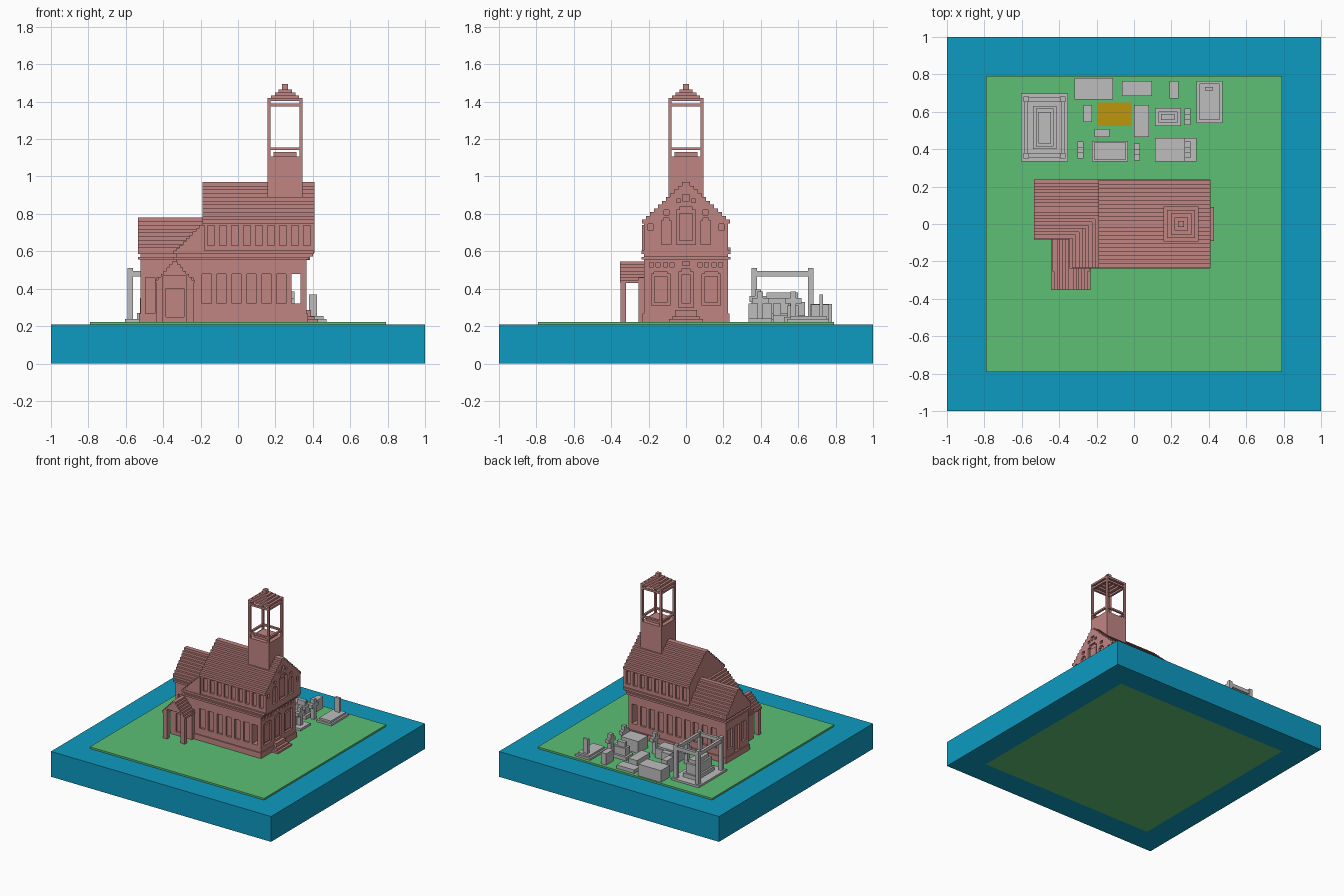
import bpy, bmesh
from mathutils import Vector

if "Cube" in bpy.data.objects:
    bpy.data.objects.remove(bpy.data.objects["Cube"], do_unlink=True)


def material(name, rgb):
    m = bpy.data.materials.new(name)
    m.use_nodes = True
    m.diffuse_color = (*rgb, 1)
    m.node_tree.nodes["Principled BSDF"].inputs["Base Color"].default_value = (*rgb, 1)
    return m


BLUE = material("water_blue", (0.004, 0.328, 0.539))
GREEN = material("grass_green", (0.109, 0.527, 0.181))
PINK = material("brick_pink", (0.527, 0.235, 0.223))
GREY = material("stone_grey", (0.515, 0.515, 0.515))
EARTH = material("earth_ochre", (0.521, 0.305, 0.0044))
G = 0.222  # ground level


def finish(name, bm, mat):
    bmesh.ops.recalc_face_normals(bm, faces=bm.faces)
    me = bpy.data.meshes.new(name)
    bm.to_mesh(me)
    bm.free()
    if mat:
        me.materials.append(mat)
    ob = bpy.data.objects.new(name, me)
    bpy.context.collection.objects.link(ob)
    return ob


def boxes(name, mat, items):
    """One object from boxes given as x0, x1, y0, y1, z0, z1."""
    bm = bmesh.new()
    for x0, x1, y0, y1, z0, z1 in items:
        vs = bmesh.ops.create_cube(bm, size=1)["verts"]
        for v in vs:
            v.co = Vector((x0 if v.co.x < 0 else x1, y0 if v.co.y < 0 else y1, z0 if v.co.z < 0 else z1))
    return finish(name, bm, mat)


def extrude(name, mat, pts, axis, a, b):
    """Extrude a flat outline along an axis: x takes (y, z), y takes (x, z), z takes (x, y)."""
    bm = bmesh.new()
    place = {"x": lambda p, q, t: (t, p, q), "y": lambda p, q, t: (p, t, q), "z": lambda p, q, t: (p, q, t)}[axis]
    face = bm.faces.new([bm.verts.new(place(p, q, a)) for p, q in pts])
    new = bmesh.ops.extrude_face_region(bm, geom=[face])["geom"]
    shift = Vector(place(0, 0, b - a))
    for v in new:
        if isinstance(v, bmesh.types.BMVert):
            v.co += shift
    return finish(name, bm, mat)


def cut(ob, items):
    cutter = boxes("cutter", None, items)
    cutter.hide_render = True
    mod = ob.modifiers.new("openings", "BOOLEAN")
    mod.operation, mod.solver, mod.use_self, mod.object = "DIFFERENCE", "EXACT", True, cutter
    bpy.context.view_layer.objects.active = ob
    bpy.ops.object.modifier_apply(modifier=mod.name)
    bpy.data.objects.remove(cutter, do_unlink=True)


def frame(x0, x1, y0, y1, z0, z1, w):
    return [(x0, x1, y0, y0 + w, z0, z1), (x0, x1, y1 - w, y1, z0, z1),
            (x0, x0 + w, y0 + w, y1 - w, z0, z1), (x1 - w, x1, y0 + w, y1 - w, z0, z1)]


def corner_posts(x0, x1, y0, y1, z0, z1, w):
    return [(x, x + w, y, y + w, z0, z1) for x in (x0, x1 - w) for y in (y0, y1 - w)]


def stepped_gable(c, half, z0, z1, n, wall=None, base=None):
    """Stepped gable outline centred on c, with an optional narrower wall below."""
    right = [(wall, base), (wall, z0)] if wall else []
    for i in range(n):
        h = half * (1 - i / n)
        right += [(h, z0 + (z1 - z0) * i / n), (h, z0 + (z1 - z0) * (i + 1) / n)]
    return [(c + p, q) for p, q in right] + [(c - p, q) for p, q in reversed(right)]


# Ground: blue border around a slightly raised lawn
boxes("water_border", BLUE, frame(-1, 1, -1, 1, 0, 0.208, 0.208))
boxes("lawn", GREEN, [(-0.792, 0.792, -0.792, 0.792, 0, G)])


# Lower storey: L-shaped walls with plinth and cornices
def ell(o, x1=0.365):
    return [(-0.52 - o, -0.07 - o), (-0.33 - o, -0.07 - o), (-0.33 - o, -0.225 - o),
            (x1 + o, -0.225 - o), (x1 + o, 0.225 + o), (-0.52 - o, 0.225 + o)]


R = 0.016  # window recess
lower = extrude("lower_walls", PINK, ell(0), "z", G, 0.598)
holes = [(0.287, 0.335, -0.3, 0.3, 0.32, 0.48)]
for i in range(6):
    x = -0.193 + 0.08 * i
    holes.append((x, x + 0.05, -0.3, -0.225 + R, 0.32, 0.48))
for i in range(9):
    x = -0.433 + 0.08 * i
    holes.append((x, x + 0.05, 0.225 - R, 0.3, 0.32, 0.48))
holes.append((-0.495, -0.445, -0.1, -0.07 + R, G + 0.03, 0.46))
E = 0.365 - R
for s in (-1, 1):
    def east(y0, y1, z0, z1):
        a, b = sorted((s * y0, s * y1))
        holes.append((E, 0.5, a, b, z0, z1))
    east(0.085, 0.185, 0.31, 0.48)
    east(0.1, 0.17, 0.48, 0.49)
    for y in (0.065, 0.1, 0.14, 0.175):
        east(y, y + 0.02, 0.515, 0.54)
holes += [(E, 0.5, -0.04, 0.04, 0.30, 0.49), (E, 0.5, -0.025, 0.025, 0.49, 0.505), (E, 0.5, -0.02, 0.02, 0.525, 0.545)]
# West end: a door between two windows
for y0, y1, z0 in ((-0.035, 0.02, 0.32), (0.05, 0.11, 0.27), (0.14, 0.195, 0.32)):
    holes.append((-0.6, -0.52 + R, y0, y1, z0, 0.48))
cut(lower, holes)
extrude("plinth", PINK, ell(0.008), "z", G, 0.267)
extrude("lower_cornice", PINK, ell(0.014), "z", 0.555, 0.57)
extrude("upper_cornice", PINK, ell(0.014, 0.393), "z", 0.585, 0.603)

# Window mullions on the east front
mullions = [(E, 0.36, s * 0.135 - 0.035, s * 0.135 + 0.035, 0.325, 0.465) for s in (-1, 1)]
mullions += [(E, 0.36, -0.025, 0.025, 0.32, 0.475)]
boxes("front_panels", PINK, mullions)

# Upper nave: stepped gable block with clerestory windows
nave = extrude("upper_nave", PINK, stepped_gable(0, 0.235, 0.75, 0.97, 11, 0.225, 0.59), "x", -0.19, 0.41)
holes = []
for i in range(9):
    x = -0.162 + 0.064 * i
    holes += [(x, x + 0.037, -0.3, -0.225 + R, 0.632, 0.738), (x, x + 0.037, 0.225 - R, 0.3, 0.632, 0.738)]
F = 0.41 - R
holes += [(F, 0.5, -0.05, 0.05, 0.637, 0.82), (F, 0.5, -0.032, 0.032, 0.82, 0.84), (F, 0.5, -0.018, 0.018, 0.87, 0.905)]
for s in (-1, 1):
    for y, w, z0, z1 in ((0.105, 0.026, 0.637, 0.765), (0.105, 0.014, 0.765, 0.777), (0.19, 0.013, 0.71, 0.745),
                         (0.105, 0.013, 0.795, 0.82), (0.04, 0.011, 0.86, 0.88)):
        holes.append((F, 0.5, s * y - w, s * y + w, z0, z1))
cut(nave, holes)
boxes("rose_panel", PINK, [(F, 0.404, -0.035, 0.035, 0.655, 0.805)])
boxes("front_corbel", PINK, [(0.36, 0.40, -0.225, 0.225, 0.572, 0.59), (0.36, 0.385, -0.225, 0.225, 0.553, 0.572)])

# West wing roof and the lean-to against the nave
extrude("wing_roof", PINK, stepped_gable(0.08, 0.157, 0.6, 0.78, 9), "x", -0.535, -0.19)
outline = [(-0.18, 0.6)]
for i in range(8):
    x, z = -0.33 + 0.0175 * i, 0.6 + 0.0175 * i
    outline += [(x, z), (x, z + 0.0175)]
outline.append((-0.18, outline[-1][1]))
extrude("lean_to_roof", PINK, outline, "y", -0.235, 0.08)

# Porch
gable = extrude("porch_roof", PINK, stepped_gable(-0.338, 0.105, 0.43, 0.545, 7), "y", -0.353, -0.06)
cut(gable, [(-0.40, -0.276, -0.4, -0.25, 0.4, 0.468)])
boxes("porch_posts", PINK, [(-0.437, -0.40, -0.35, -0.32, G, 0.44), (-0.276, -0.239, -0.35, -0.32, G, 0.44)])
back = boxes("porch_back_wall", PINK, [(-0.437, -0.239, -0.255, -0.06, G, 0.46)])
cut(back, [(-0.385, -0.29, -0.3, -0.255 + R, 0.25, 0.40)])

# Front steps
boxes("front_steps", PINK, [(0.36, 0.428, -0.092, 0.092, G, 0.237), (0.36, 0.41, -0.075, 0.075, 0.237, 0.252),
                            (0.36, 0.39, -0.06, 0.06, 0.252, 0.285)])

# Bell tower: shaft, open belfry and hollow stepped cap
TX0, TX1, TY = 0.158, 0.346, 0.094
boxes("tower_shaft", PINK, [(TX0, TX1, -TY, TY, 0.7, 1.108), (0.19, 0.314, -0.062, 0.062, 1.108, 1.13)])
boxes("belfry", PINK, corner_posts(TX0, TX1, -TY, TY, 1.1, 1.41, 0.017)
      + frame(TX0, TX1, -TY, TY, 1.142, 1.156, 0.017) + frame(TX0, TX1, -TY, TY, 1.374, 1.39, 0.017))
cap = []
for i in range(5):
    d = 0.0195 * i
    cap += frame(TX0 + d, TX1 - d, -TY + d, TY - d, 1.403 + 0.0155 * i, 1.4185 + 0.0155 * i, 0.024)
cap.append((0.236, 0.268, -0.016, 0.016, 1.475, 1.495))
boxes("tower_cap", PINK, cap)

# Canopied tomb
boxes("canopy_tomb", GREY, [
    (-0.605, -0.352, 0.335, 0.697, G, 0.238), (-0.54, -0.414, 0.40, 0.632, 0.238, 0.27),
    (-0.525, -0.43, 0.415, 0.617, 0.27, 0.35), (-0.51, -0.445, 0.43, 0.60, 0.35, 0.38)])
boxes("tomb_canopy", GREY, corner_posts(-0.592, -0.365, 0.35, 0.682, 0.238, 0.51, 0.03)
      + frame(-0.588, -0.369, 0.354, 0.678, 0.465, 0.495, 0.022))

# Chest tombs, slabs and headstones
boxes("chest_tombs", GREY, [
    (-0.318, -0.112, 0.665, 0.78, G, 0.318), (-0.225, -0.032, 0.335, 0.445, G, 0.30),
    (-0.215, -0.042, 0.345, 0.435, 0.30, 0.315), (0.112, 0.27, 0.335, 0.46, G, 0.32),
    (0.112, 0.25, 0.525, 0.62, G, 0.25), (0.13, 0.232, 0.543, 0.602, 0.25, 0.31), (0.145, 0.217, 0.557, 0.588, 0.31, 0.35)])
boxes("grave_slabs", GREY, [
    (-0.065, 0.095, 0.685, 0.765, G, 0.25), (0.0, 0.08, 0.465, 0.635, G, 0.26),
    (0.335, 0.472, 0.54, 0.765, G, 0.238), (0.35, 0.457, 0.555, 0.75, 0.238, 0.253), (0.27, 0.335, 0.335, 0.46, G, 0.24)])
boxes("headstones", GREY, [
    (0.19, 0.237, 0.67, 0.765, G, 0.315), (0.38, 0.422, 0.713, 0.733, 0.25, 0.37),
    (-0.27, -0.224, 0.545, 0.635, G, 0.33), (-0.21, -0.132, 0.465, 0.508, G, 0.32)])

# Stone crosses
crosses = []
for x, y, top in ((-0.285, 0.395, 0.385), (0.015, 0.385, 0.395), (0.285, 0.573, 0.385), (0.285, 0.397, 0.385)):
    crosses += [(x - 0.016, x + 0.016, y - 0.015, y + 0.015, G, top),
                (x - 0.016, x + 0.016, y - 0.045, y + 0.045, top - 0.065, top - 0.035)]
boxes("stone_crosses", GREY, crosses)

# Freshly dug plot
boxes("earth_plot", EARTH, [(-0.192, -0.014, 0.525, 0.65, G - 0.002, G + 0.004)])
